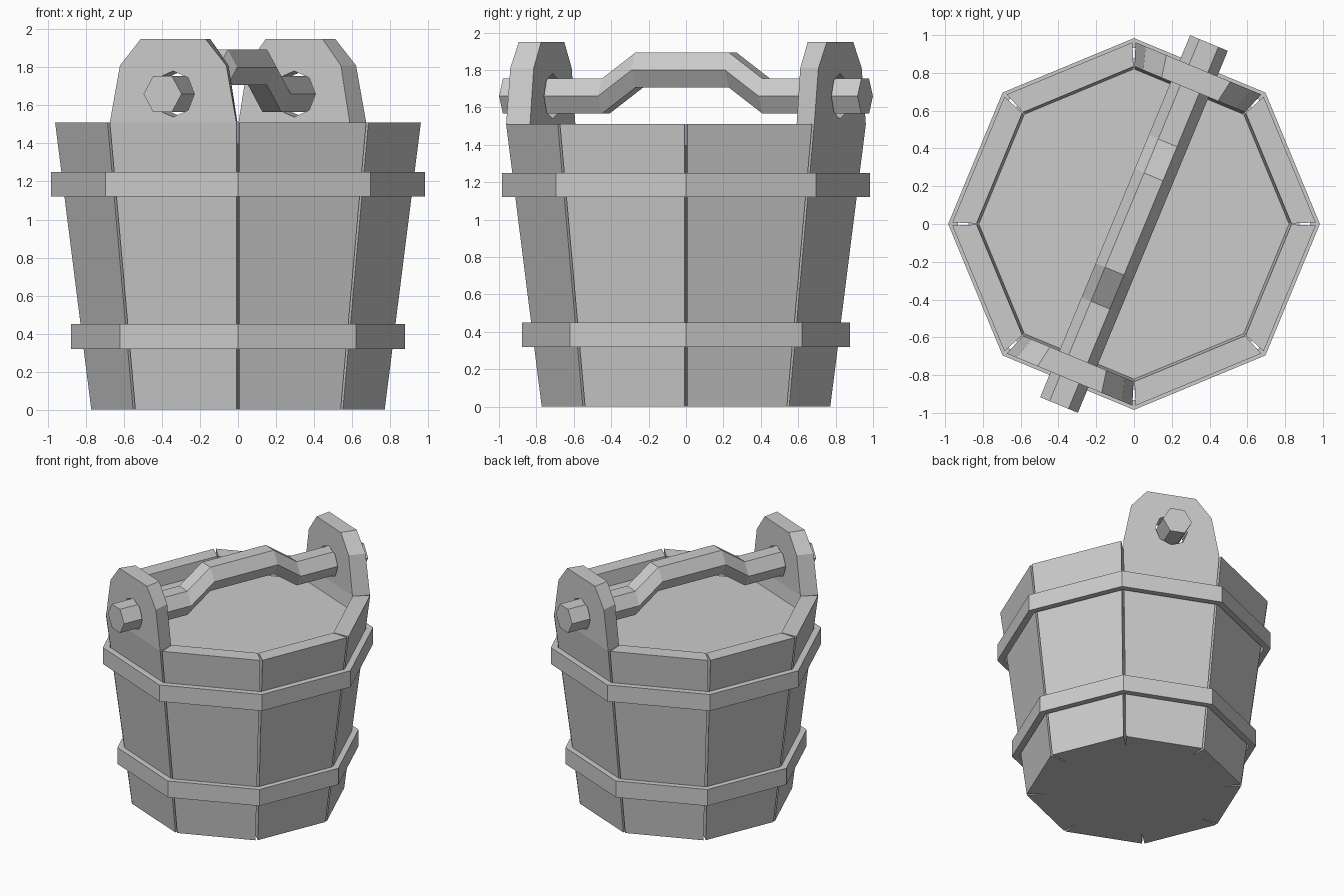
import bpy, bmesh, math

if "Cube" in bpy.data.objects:
    bpy.data.objects.remove(bpy.data.objects["Cube"])

C, S = math.cos(math.pi / 8), math.sin(math.pi / 8)
TURN = math.radians(67.5)          # direction of the handle in plan


def loft(name, rings, closed=False, turn=0.0):
    """Skin a list of equal-length point rings into one mesh object."""
    bm = bmesh.new()
    vs = [[bm.verts.new(p) for p in r] for r in rings]
    n = len(rings[0])
    pairs = list(zip(vs, vs[1:]))
    if closed:
        pairs.append((vs[-1], vs[0]))
    for a, b in pairs:
        for i in range(n):
            j = (i + 1) % n
            bm.faces.new((a[i], a[j], b[j], b[i]))
    if not closed:
        bm.faces.new(vs[0])
        bm.faces.new(vs[-1])
    bmesh.ops.recalc_face_normals(bm, faces=bm.faces[:])
    me = bpy.data.meshes.new(name)
    bm.to_mesh(me)
    bm.free()
    ob = bpy.data.objects.new(name, me)
    ob.rotation_euler.z = turn
    bpy.context.collection.objects.link(ob)
    return ob


def octagon(r, z):
    return [(r * math.cos(k * math.pi / 4), r * math.sin(k * math.pi / 4), z)
            for k in range(8)]


def stave_ring(z, r_out, r_in, scale=1.0):
    ho = (r_out * S - 0.009) * scale
    hi = (r_in * S - 0.003) * scale
    return [(r_out * C, -ho, z), (r_out * C, ho, z),
            (r_in * C, hi, z), (r_in * C, -hi, z)]


def bar_ring(x, z, r, sides):
    return [(x, r * math.cos(2 * math.pi * k / sides),
             z + r * math.sin(2 * math.pi * k / sides)) for k in range(sides)]


# Hole cutter through the two tall staves
cutter = loft("hole_cutter", [bar_ring(x, 1.66, 0.121, 8) for x in (-1.2, 1.2)],
              turn=TURN)
cutter.hide_render = True
cutter.hide_viewport = True

# Eight staves, two of them tall with shouldered tops
for k in range(8):
    tall = k in (1, 5)
    rings = [stave_ring(0, 0.775, 0.645), stave_ring(1.51, 0.965, 0.835)]
    if tall:
        rings += [stave_ring(1.81, 0.965, 0.835, 0.84),
                  stave_ring(1.95, 0.965, 0.835, 0.51)]
    ob = loft("tall_stave" if tall else "stave", rings,
              turn=math.radians(22.5 + 45 * k))
    if tall:
        mod = ob.modifiers.new("handle_hole", 'BOOLEAN')
        mod.operation = 'DIFFERENCE'
        mod.solver = 'EXACT'
        mod.object = cutter

# Contents filling the bucket to just below the rim
loft("filling", [octagon(0.645, 0.0), octagon(0.821, 1.40)])

# Two hoops around the outside
for name, r, z0, z1 in (("lower_hoop", 0.878, 0.32, 0.45),
                        ("upper_hoop", 0.984, 1.12, 1.25)):
    loft(name, [octagon(r, z0), octagon(r, z1),
                octagon(r - 0.05, z1), octagon(r - 0.05, z0)], closed=True)

# Cranked handle bar
half = [(0.27, 1.80), (0.465, 1.66), (1.037, 1.66)]
path = [(-x, z) for x, z in reversed(half)] + half
loft("handle", [bar_ring(x, z, 0.108, 6) for x, z in path], turn=TURN)
